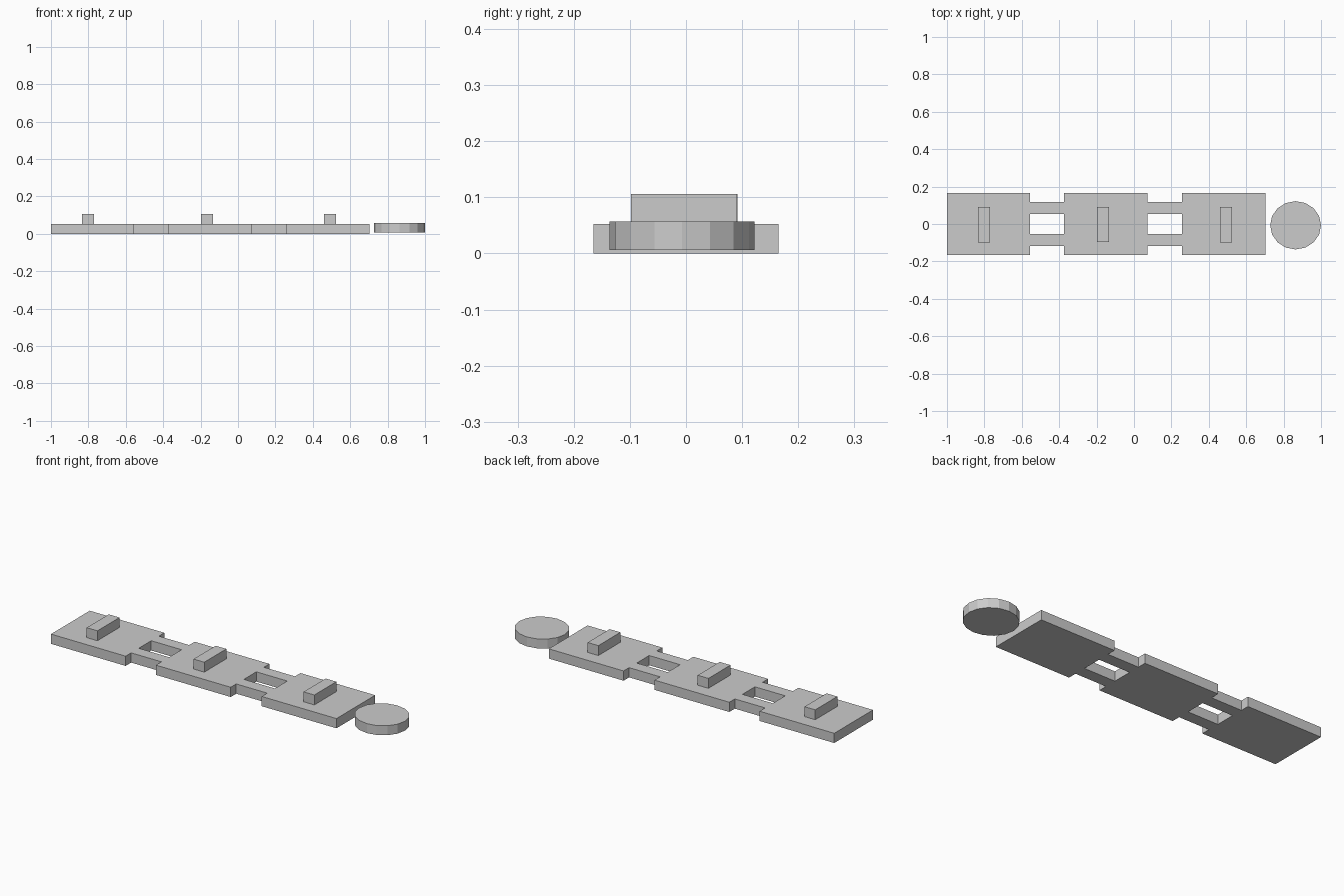
import bpy, bmesh
from mathutils import Matrix

if "Cube" in bpy.data.objects:
    bpy.data.objects.remove(bpy.data.objects["Cube"])

H = 0.0525  # plate thickness


def finish(bm, name):
    mesh = bpy.data.meshes.new(name)
    bm.to_mesh(mesh)
    bm.free()
    obj = bpy.data.objects.new(name, mesh)
    bpy.context.collection.objects.link(obj)
    return obj


def box(name, x0, x1, y0, y1, z0, z1):
    bm = bmesh.new()
    size = Matrix.Diagonal((x1 - x0, y1 - y0, z1 - z0, 1))
    centre = Matrix.Translation(((x0 + x1) / 2, (y0 + y1) / 2, (z0 + z1) / 2))
    bmesh.ops.create_cube(bm, size=1, matrix=centre @ size)
    return finish(bm, name)


# Base strip: three plates joined by paired bars, one continuous solid
xs = [-1.0, -0.555, -0.374, 0.072, 0.257, 0.703]
ys = [-0.165, -0.118, -0.053, 0.053, 0.118, 0.165]
bm = bmesh.new()
for i in range(5):
    for j in range(5):
        if i % 2 == 0 or j in (1, 3):
            corners = ((i, j), (i + 1, j), (i + 1, j + 1), (i, j + 1))
            bm.faces.new([bm.verts.new((xs[a], ys[b], 0)) for a, b in corners])
bmesh.ops.remove_doubles(bm, verts=bm.verts[:], dist=1e-5)
ext = bmesh.ops.extrude_face_region(bm, geom=bm.faces[:], use_keep_orig=True)
top = [g for g in ext["geom"] if isinstance(g, bmesh.types.BMVert)]
bmesh.ops.translate(bm, verts=top, vec=(0, 0, H))
bmesh.ops.recalc_face_normals(bm, faces=bm.faces[:])
bmesh.ops.dissolve_limit(bm, angle_limit=0.01, verts=bm.verts[:], edges=bm.edges[:])
finish(bm, "base_strip")

# Raised pegs on the plates
for k, (x, y) in enumerate([(-0.802, -0.004), (-0.166, -0.002), (0.492, -0.004)]):
    box(f"peg_{k + 1}", x - 0.032, x + 0.032, y - 0.094, y + 0.094, H, 0.106)

# Separate round disc at the end
bm = bmesh.new()
place = Matrix.Translation((0.864, -0.007, 0.0315)) @ Matrix.Diagonal((0.136, 0.129, 1, 1))
bmesh.ops.create_cone(bm, cap_ends=True, segments=16, radius1=1, radius2=1,
                      depth=0.051, matrix=place)
finish(bm, "end_disc")
